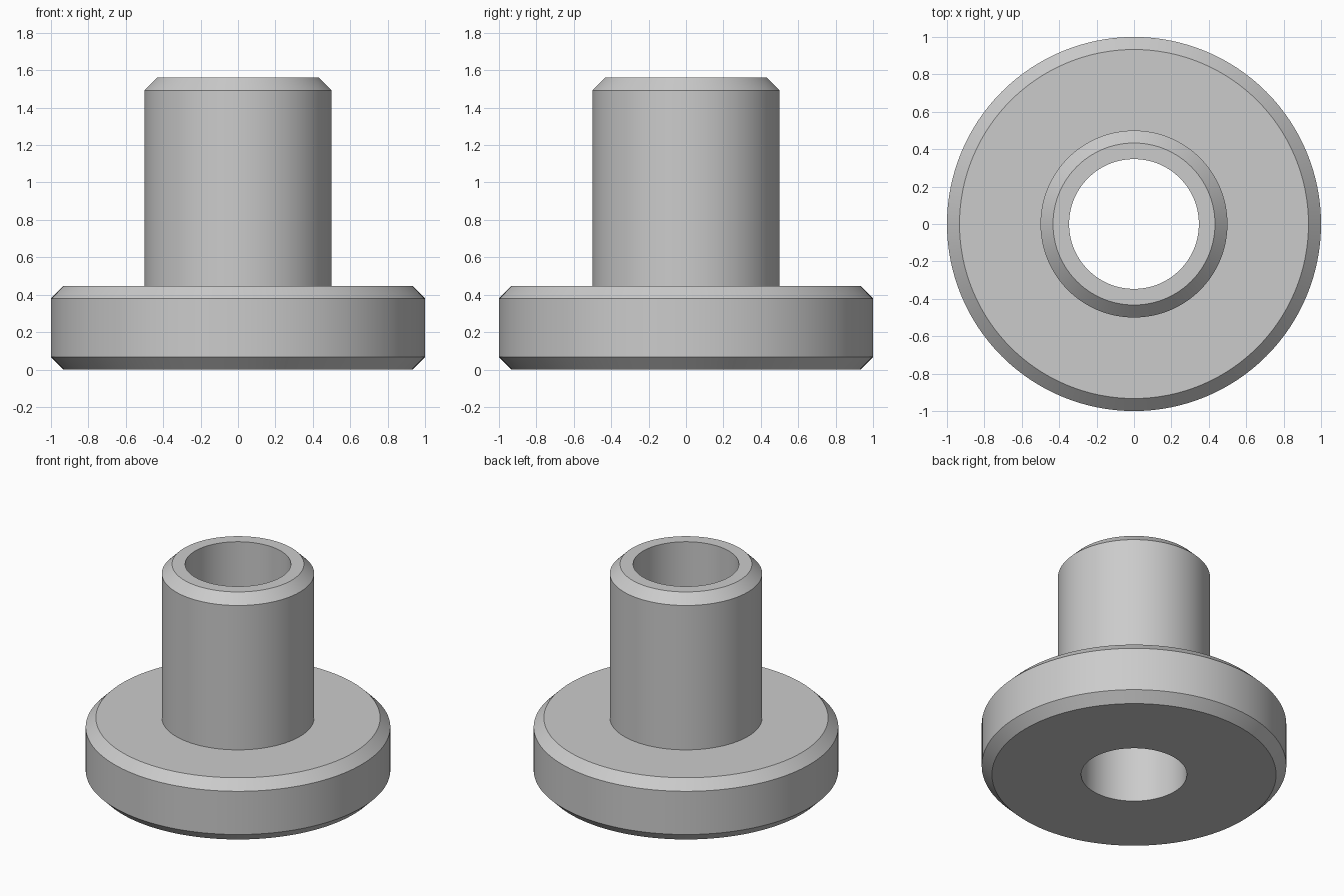
import bpy, bmesh, math
from mathutils import Vector

# Remove the default cube
cube = bpy.data.objects.get("Cube")
if cube:
    bpy.data.objects.remove(cube, do_unlink=True)

# Plain grey metal
grey = bpy.data.materials.new("grey_metal")
grey.use_nodes = True
colour = (0.6, 0.6, 0.6, 1)
grey.diffuse_color = colour
grey.node_tree.nodes["Principled BSDF"].inputs["Base Color"].default_value = colour

# Main dimensions
FLANGE_R, SLEEVE_R, BORE_R = 1.0, 0.5, 0.347
FLANGE_TOP, HEIGHT, CHAMFER = 0.447, 1.56, 0.067
SEGMENTS = 128


def lathe(name, profile, material):
    """Spin a closed (radius, height) profile around the z axis."""
    bm = bmesh.new()
    verts = [bm.verts.new((r, 0, z)) for r, z in profile]
    edges = [bm.edges.new((a, b)) for a, b in zip(verts, verts[1:] + verts[:1])]
    bmesh.ops.spin(bm, geom=verts + edges, cent=Vector(), axis=Vector((0, 0, 1)),
                   angle=math.tau, steps=SEGMENTS, use_duplicate=False)
    bmesh.ops.remove_doubles(bm, verts=bm.verts[:], dist=0.0001)
    bmesh.ops.recalc_face_normals(bm, faces=bm.faces[:])
    mesh = bpy.data.meshes.new(name)
    bm.to_mesh(mesh)
    bm.free()
    mesh.materials.append(material)
    obj = bpy.data.objects.new(name, mesh)
    bpy.context.collection.objects.link(obj)
    bpy.ops.object.select_all(action="DESELECT")
    obj.select_set(True)
    bpy.context.view_layer.objects.active = obj
    bpy.ops.object.shade_smooth_by_angle(angle=math.radians(30))
    return obj


# Flanged sleeve with chamfered rims and a straight through bore
lathe("flanged_bushing", [
    (BORE_R, 0),
    (FLANGE_R - CHAMFER, 0),
    (FLANGE_R, CHAMFER),
    (FLANGE_R, FLANGE_TOP - CHAMFER),
    (FLANGE_R - CHAMFER, FLANGE_TOP),
    (SLEEVE_R, FLANGE_TOP),
    (SLEEVE_R, HEIGHT - CHAMFER),
    (SLEEVE_R - CHAMFER, HEIGHT),
    (BORE_R, HEIGHT),
], grey)
